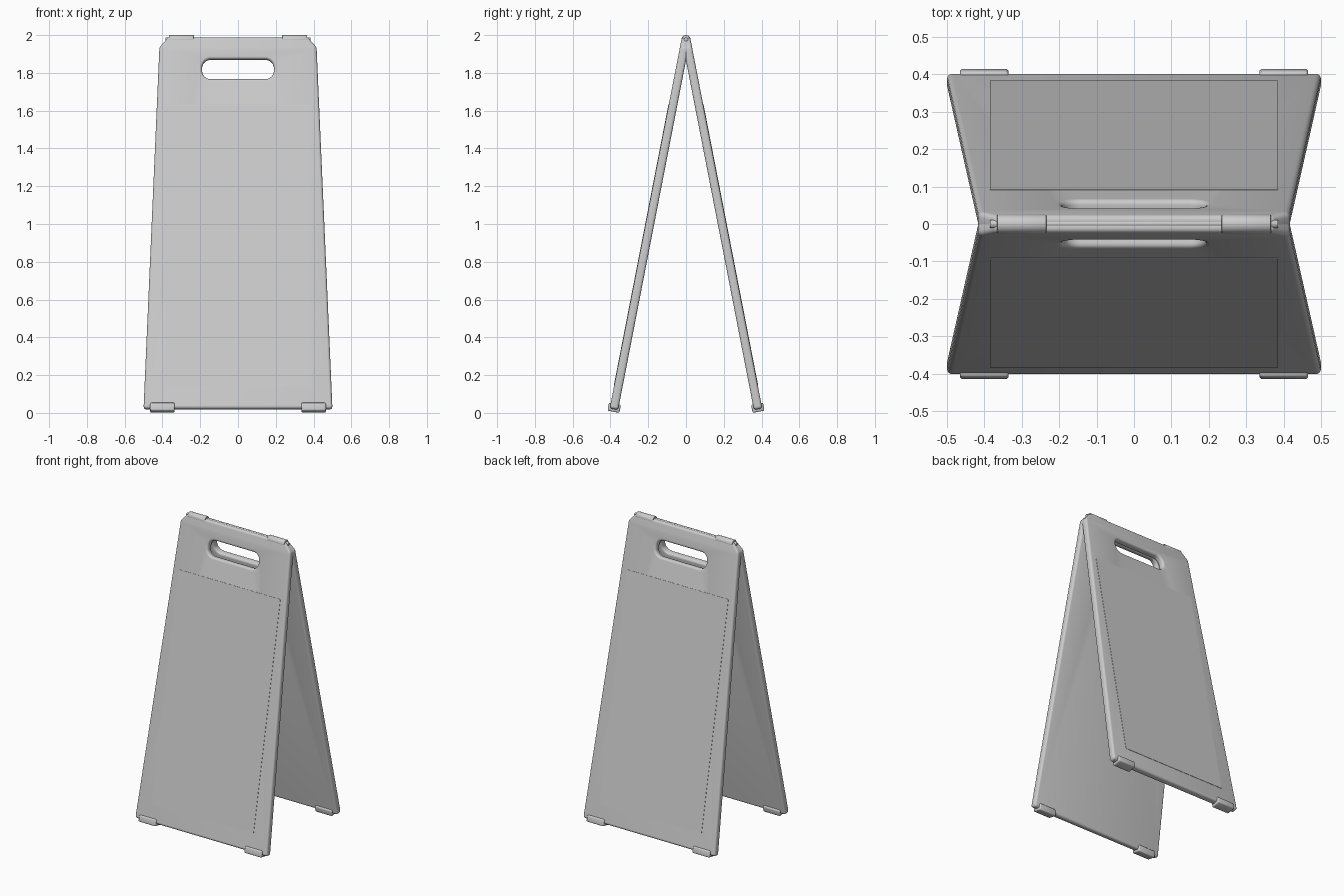
import bpy, bmesh, math
from mathutils import Matrix, Vector

if "Cube" in bpy.data.objects:
    bpy.data.objects.remove(bpy.data.objects["Cube"])

PIVOT_Z = 1.983
TILT = math.radians(11)
HALF_T = 0.0225

grey = bpy.data.materials.new("light_grey")
grey.diffuse_color = (0.6, 0.6, 0.6, 1)
grey.use_nodes = True
grey.node_tree.nodes["Principled BSDF"].inputs["Base Color"].default_value = grey.diffuse_color


def leaf_matrix(side):
    """Leaf space (x across, y up the board, z outward) to world."""
    turn = Matrix.Rotation(math.pi if side == "back" else 0, 4, 'Z')
    return turn @ Matrix.Translation((0, 0, PIVOT_Z)) @ Matrix.Rotation(math.pi / 2 - TILT, 4, 'X')


def finish(name, mesh, matrix):
    mesh.transform(matrix)
    mesh.materials.clear()
    mesh.materials.append(grey)
    ob = bpy.data.objects.new(name, mesh)
    bpy.context.collection.objects.link(ob)
    bpy.ops.object.select_all(action='DESELECT')
    ob.select_set(True)
    bpy.context.view_layer.objects.active = ob
    bpy.ops.object.shade_smooth_by_angle(angle=math.radians(40))
    return ob


def rounded(corners, steps=6):
    """Round each (x, y, radius) corner of a convex outline."""
    pts = []
    for i, (x, y, r) in enumerate(corners):
        p = Vector((x, y))
        a = (Vector(corners[i - 1][:2]) - p).normalized()
        b = (Vector(corners[(i + 1) % len(corners)][:2]) - p).normalized()
        half = a.angle(b) / 2
        centre = p + (a + b).normalized() * r / math.sin(half)
        t = r / math.tan(half)
        va, vb = p + a * t - centre, p + b * t - centre
        for k in range(steps + 1):
            f = k / steps
            pts.append(centre + (va * (1 - f) + vb * f).normalized() * r)
    return pts


def plate(name, outlines, half, bevel, matrix):
    """Flat board with rounded rim; later outlines become holes."""
    cu = bpy.data.curves.new(name + "_outline", 'CURVE')
    cu.dimensions = '2D'
    cu.fill_mode = 'BOTH'
    cu.extrude, cu.bevel_depth = half - bevel, bevel
    cu.bevel_resolution, cu.offset = 3, -bevel
    for pts in outlines:
        sp = cu.splines.new('POLY')
        sp.points.add(len(pts) - 1)
        for q, p in zip(sp.points, pts):
            q.co = (p.x, p.y, 0, 1)
        sp.use_cyclic_u = True
    tmp = bpy.data.objects.new(name + "_outline", cu)
    bpy.context.collection.objects.link(tmp)
    deps = bpy.context.evaluated_depsgraph_get()
    mesh = bpy.data.meshes.new_from_object(tmp.evaluated_get(deps))
    bpy.data.objects.remove(tmp)
    bm = bmesh.new()
    bm.from_mesh(mesh)
    bmesh.ops.remove_doubles(bm, verts=bm.verts, dist=1e-5)
    bmesh.ops.recalc_face_normals(bm, faces=bm.faces)
    bm.to_mesh(mesh)
    bm.free()
    return finish(name, mesh, matrix)


def box(name, centre, size, bevel, matrix):
    bm = bmesh.new()
    bmesh.ops.create_cube(bm, size=1, matrix=Matrix.Translation(centre) @ Matrix.Diagonal((*size, 1)))
    if bevel:
        bmesh.ops.bevel(bm, geom=bm.edges[:], offset=bevel, segments=3, profile=0.5, affect='EDGES')
    mesh = bpy.data.meshes.new(name)
    bm.to_mesh(mesh)
    bm.free()
    return finish(name, mesh, matrix)


def rod(name, x, length, radius, z, bevel):
    bm = bmesh.new()
    bmesh.ops.create_cone(bm, cap_ends=True, segments=24, radius1=radius, radius2=radius, depth=length)
    rims = [e for e in bm.edges if abs(e.verts[0].co.z - e.verts[1].co.z) < 1e-6]
    bmesh.ops.bevel(bm, geom=rims, offset=bevel, segments=2, profile=0.5, affect='EDGES')
    mesh = bpy.data.meshes.new(name)
    bm.to_mesh(mesh)
    bm.free()
    finish(name, mesh, Matrix.Translation((x, 0, z)) @ Matrix.Rotation(math.pi / 2, 4, 'Y'))


board = rounded([(-0.5, -2.0, 0.015), (0.5, -2.0, 0.015), (0.416, -0.05, 0.03),
                 (0.37, 0.002, 0.02), (-0.37, 0.002, 0.02), (-0.416, -0.05, 0.03)])
handle = rounded([(-0.19, -0.222, 0.045), (-0.19, -0.115, 0.045),
                  (0.19, -0.115, 0.045), (0.19, -0.222, 0.045)])

for side in ("front", "back"):
    m = leaf_matrix(side)
    # leaning board with handle slot
    plate(side + "_board", [board, handle], HALF_T, 0.014, m)
    # flat notice panel on the outer face
    box(side + "_notice", (0, -1.12, HALF_T), (0.77, 1.52, 0.004), 0, m)
    # feet clipped on the bottom edge
    for sx, label in ((-1, "left"), (1, "right")):
        box(f"{side}_{label}_foot", (sx * 0.4, -1.992, 0), (0.13, 0.044, 0.064), 0.008, m)

# hinge pin and sleeves
rod("hinge_pin", 0, 0.77, 0.011, 1.977, 0.002)
for sx, label in ((-1, "left"), (1, "right")):
    rod(label + "_hinge_sleeve", sx * 0.3, 0.132, 0.025, 1.975, 0.003)
